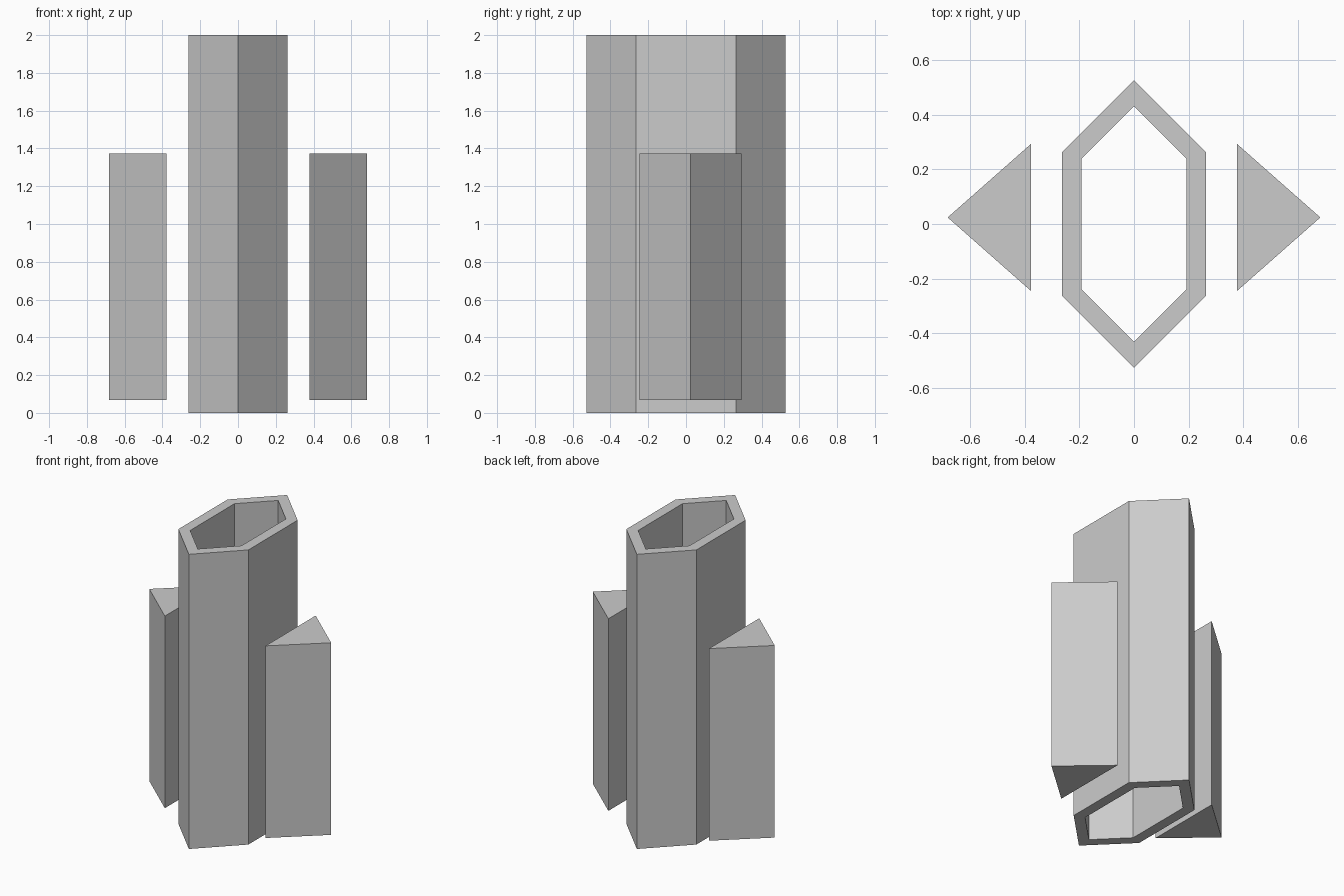
import bpy, bmesh

if "Cube" in bpy.data.objects:
    bpy.data.objects.remove(bpy.data.objects["Cube"])


def add_object(name, bm):
    bmesh.ops.recalc_face_normals(bm, faces=bm.faces)
    mesh = bpy.data.meshes.new(name)
    bm.to_mesh(mesh)
    bm.free()
    obj = bpy.data.objects.new(name, mesh)
    bpy.context.collection.objects.link(obj)
    return obj


def ring(bm, points, z):
    return [bm.verts.new((x, y, z)) for x, y in points]


def bridge(bm, a, b):
    n = len(a)
    for i in range(n):
        j = (i + 1) % n
        bm.faces.new((a[i], a[j], b[j], b[i]))


def hexagon(half_width, shoulder, tip):
    return [(0, tip), (-half_width, shoulder), (-half_width, -shoulder),
            (0, -tip), (half_width, -shoulder), (half_width, shoulder)]


# Hollow six-sided tube, open at both ends
bm = bmesh.new()
outer, inner = hexagon(0.263, 0.264, 0.527), hexagon(0.193, 0.238, 0.431)
loops = [ring(bm, outer, 0), ring(bm, outer, 2), ring(bm, inner, 2), ring(bm, inner, 0)]
for i in range(4):
    bridge(bm, loops[i], loops[(i + 1) % 4])
add_object("hexagonal_tube", bm)

# Solid triangular prism on each side, pointing outwards
for name, side in (("right_prism", 1), ("left_prism", -1)):
    bm = bmesh.new()
    triangle = [(side * 0.378, 0.293), (side * 0.378, -0.245), (side * 0.683, 0.024)]
    bottom, top = ring(bm, triangle, 0.068), ring(bm, triangle, 1.372)
    bridge(bm, bottom, top)
    bm.faces.new(bottom)
    bm.faces.new(top)
    add_object(name, bm)
